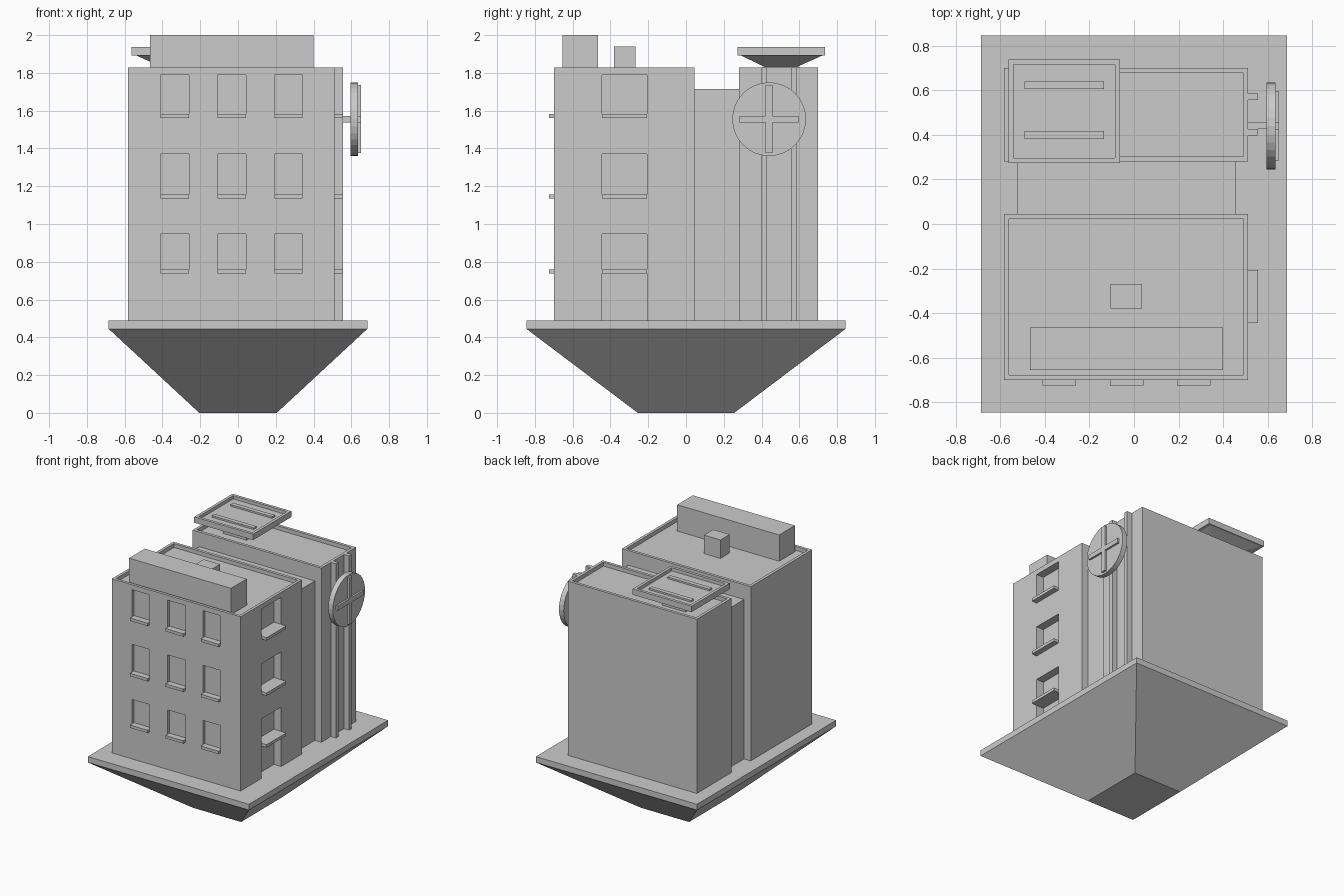
import bpy, bmesh, math
from mathutils import Matrix

if "Cube" in bpy.data.objects:
    bpy.data.objects.remove(bpy.data.objects["Cube"])

grey = bpy.data.materials.new("light grey")
grey.diffuse_color = (0.6, 0.6, 0.6, 1)
grey.use_nodes = True
grey.node_tree.nodes["Principled BSDF"].inputs["Base Color"].default_value = grey.diffuse_color


def finish(name, bm):
    bmesh.ops.recalc_face_normals(bm, faces=bm.faces)
    me = bpy.data.meshes.new(name)
    bm.to_mesh(me)
    bm.free()
    me.materials.append(grey)
    ob = bpy.data.objects.new(name, me)
    bpy.context.collection.objects.link(ob)
    return ob


def loft(bm, rects):
    """Stack of rectangles (x0, x1, y0, y1, z) skinned and capped."""
    rings = [[bm.verts.new((x, y, z)) for x, y in
              ((x0, y0), (x1, y0), (x1, y1), (x0, y1))]
             for x0, x1, y0, y1, z in rects]
    for a, b in zip(rings, rings[1:]):
        for i in range(4):
            j = (i + 1) % 4
            bm.faces.new((a[i], a[j], b[j], b[i]))
    bm.faces.new(rings[0][::-1])
    bm.faces.new(rings[-1])


def boxes(name, items):
    """Each item is (x0, x1, y0, y1, z0, z1)."""
    bm = bmesh.new()
    for x0, x1, y0, y1, z0, z1 in items:
        loft(bm, [(x0, x1, y0, y1, z0), (x0, x1, y0, y1, z1)])
    return finish(name, bm)


def stack(name, rects):
    bm = bmesh.new()
    loft(bm, rects)
    return finish(name, bm)


def cut(ob, items):
    cutter = boxes("cutter", items)
    cutter.hide_render = True
    mod = ob.modifiers.new("cut", 'BOOLEAN')
    mod.operation, mod.solver, mod.object = 'DIFFERENCE', 'EXACT', cutter
    bpy.context.view_layer.objects.active = ob
    bpy.ops.object.modifier_apply(modifier=mod.name)
    bpy.data.objects.remove(cutter)


# floating base: inverted pyramid, then slab
stack("base_pyramid", [(-.205, .205, -.255, .255, 0), (-.685, .685, -.845, .845, .445)])
boxes("base_slab", [(-.685, .685, -.845, .845, .445, .49)])

# building masses with parapet roofs
L, R, GROUND, ROOF, RIM, DEEP = -.582, .512, .49, 1.828, .022, .03
front = boxes("front_block", [(L, R, -.70, .045, GROUND, ROOF)])
back = boxes("back_block", [(L, R, .28, .70, GROUND, ROOF)])
boxes("connector_block", [(-.525, .457, .045, .28, GROUND, 1.715)])


def roof_well(y0, y1):
    return (L + RIM, R - RIM, y0 + RIM, y1 - RIM, ROOF - DEEP, ROOF + .1)


cut(back, [roof_well(.28, .70)])

# windows and doorway, with sills
cuts, front_sills, side_sills = [roof_well(-.70, .045)], [], []
for sill, top in ((.738, .947), (1.135, 1.37), (1.56, 1.79)):
    z = sill + .022
    for x in (-.41, -.108, .192):
        cuts.append((x, x + .15, -.8, -.677, z, top))
        front_sills.append((x, x + .15, -.725, -.685, sill, z))
    cuts.append((.45, .6, -.445, -.207, z, top))
    side_sills.append((.48, .555, -.445, -.207, sill, z))
cuts.append((.45, .6, -.445, -.207, .4, .738))
cut(front, cuts)
boxes("front_sills", front_sills)
boxes("side_sills", side_sills)

# rooftop boxes
boxes("roof_parapet_box", [(-.467, .40, -.655, -.465, ROOF - DEEP, 2.0)])
boxes("roof_vent", [(-.105, .035, -.38, -.268, ROOF - DEEP, 1.94)])

# vertical rails on the right wall
boxes("wall_rails", [(R - .005, .555, y, y + .03, GROUND, ROOF) for y in (.397, .556)])

# round wheel sign on an arm
CY, CZ = .44, 1.555
boxes("wheel_arm", [(R - .005, .6, CY - .015, CY + .015, CZ - .017, CZ + .017)])
bm = bmesh.new()
bmesh.ops.create_cone(bm, cap_ends=True, segments=32, radius1=.195, radius2=.195, depth=.04,
                      matrix=Matrix.Translation((.615, CY, CZ)) @ Matrix.Rotation(math.pi / 2, 4, 'Y'))
finish("wheel_disc", bm)
boxes("wheel_cross", [(.63, .65, CY - .156, CY + .156, CZ - .018, CZ + .018),
                      (.63, .65, CY - .018, CY + .018, CZ - .18, CZ + .18)])

# landing tray on a flared stand
X0, X1, Y0, Y1 = -.563, -.063, .273, .737
tray = boxes("landing_tray", [(X0, X1, Y0, Y1, 1.892, 1.937)])
cut(tray, [(X0 + RIM, X1 - RIM, Y0 + RIM, Y1 - RIM, 1.912, 2.0)])
stack("tray_stand", [(-.413, -.213, .41, .595, ROOF - DEEP), (-.413, -.213, .41, .595, 1.835),
                     (-.538, -.088, .29, .722, 1.892)])
boxes("tray_rails", [(-.49, -.135, y, y + .034, 1.91, 1.925) for y in (.382, .606)])
